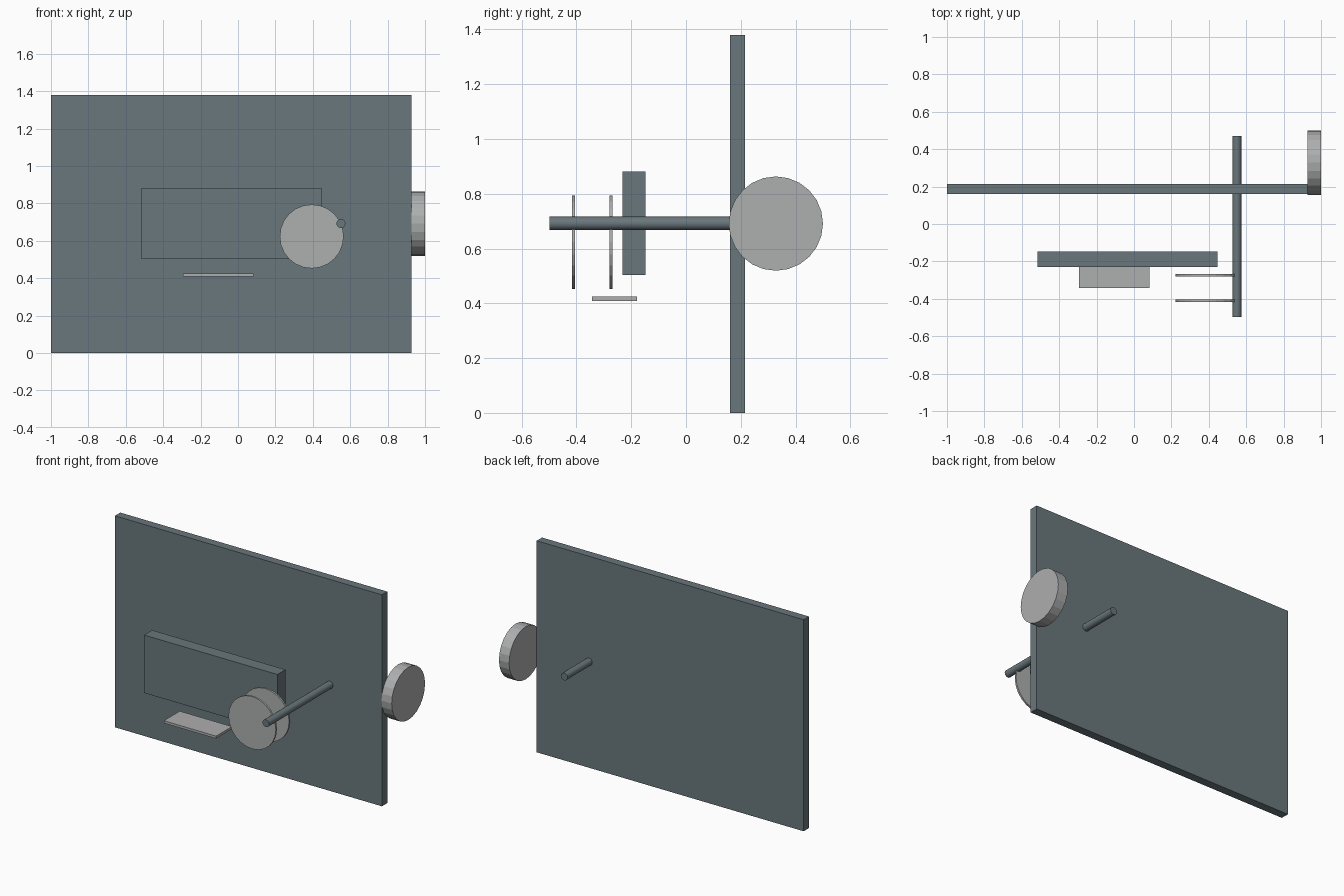
import bpy
import math

if "Cube" in bpy.data.objects:
    bpy.data.objects.remove(bpy.data.objects["Cube"])


def material(name, rgb):
    m = bpy.data.materials.new(name)
    m.diffuse_color = (*rgb, 1.0)
    m.use_nodes = True
    m.node_tree.nodes["Principled BSDF"].inputs["Base Color"].default_value = m.diffuse_color
    return m


slate = material("slate grey", (0.142, 0.184, 0.200))
light = material("light grey", (0.42, 0.425, 0.43))


def box(name, x, y, z, mat):
    """Box from (min, max) ranges on each axis."""
    centre = [(a + b) / 2 for a, b in (x, y, z)]
    bpy.ops.mesh.primitive_cube_add(size=1, location=centre)
    ob = bpy.context.object
    ob.name = name
    ob.scale = [b - a for a, b in (x, y, z)]
    bpy.ops.object.transform_apply(location=False, rotation=False, scale=True)
    ob.data.materials.append(mat)


def cylinder(name, centre, radius, length, axis, sides, mat):
    """Cylinder lying along the x or y axis."""
    rot = (0, math.pi / 2, 0) if axis == "x" else (math.pi / 2, 0, 0)
    bpy.ops.mesh.primitive_cylinder_add(vertices=sides, radius=radius, depth=length,
                                        location=centre, rotation=rot)
    ob = bpy.context.object
    ob.name = name
    ob.data.materials.append(mat)
    return ob


# Large upright panel and the smaller block in front of it
box("back_panel", (-1.0, 0.927), (0.16, 0.215), (0.0, 1.38), slate)
box("front_block", (-0.516, 0.446), (-0.231, -0.148), (0.503, 0.881), slate)

# Thin horizontal plate below the block
box("lower_plate", (-0.295, 0.082), (-0.343, -0.179), (0.408, 0.424), light)

# Rod passing through the panel
rod = cylinder("through_rod", (0.55, -0.014, 0.692), 0.024, 0.968, "y", 24, slate)
bpy.ops.object.shade_smooth_by_angle(angle=math.radians(30))

# Pair of thin discs beside the rod
for i, y in enumerate((-0.411, -0.274)):
    cylinder(f"thin_disc_{i + 1}", (0.394, y, 0.623), 0.171, 0.012, "y", 24, light)

# Thick disc at the right edge of the panel
cylinder("side_disc", (0.9635, 0.328, 0.691), 0.172, 0.073, "x", 24, light)
